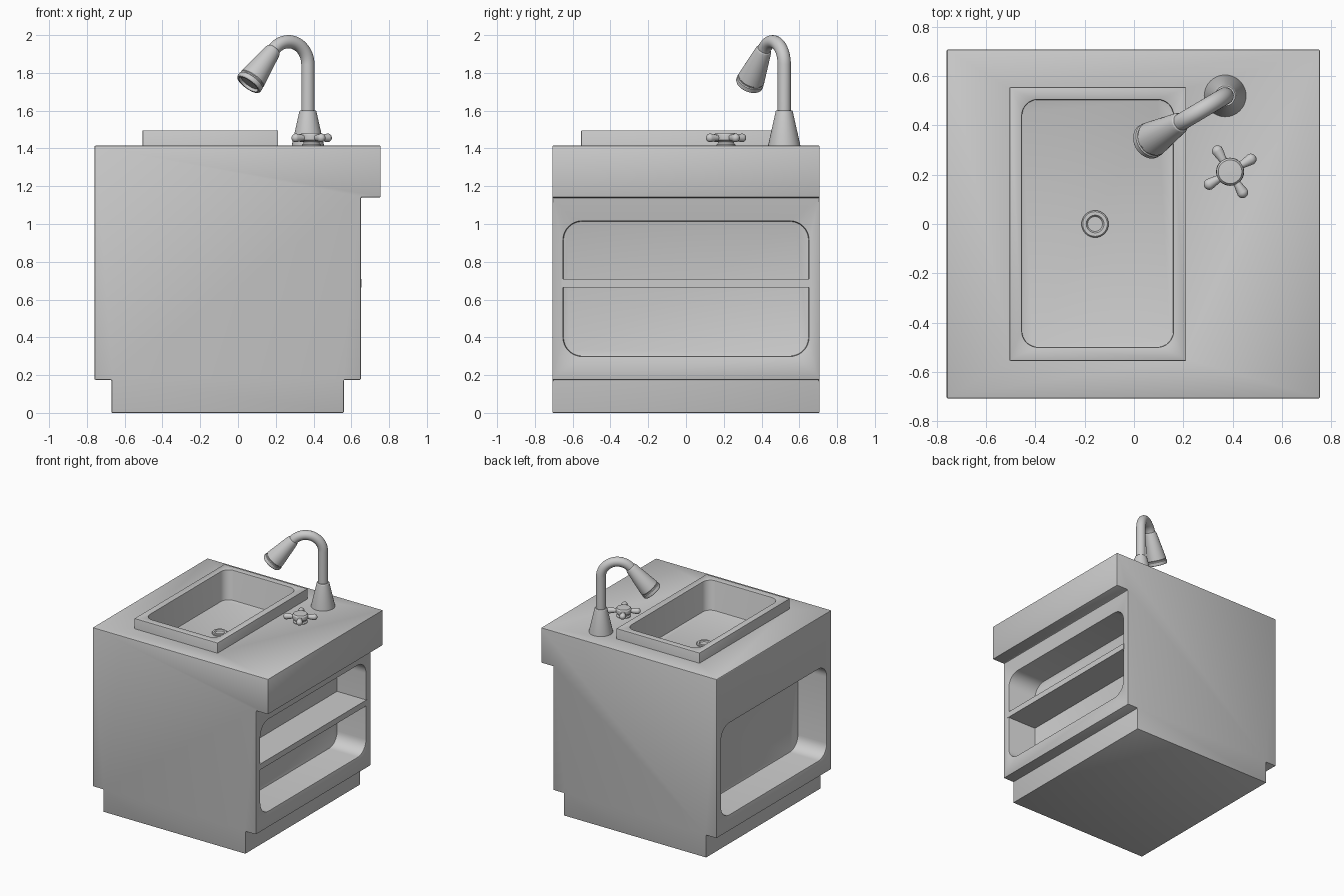
import bpy, bmesh
from math import sin, cos, pi, radians
from mathutils import Vector, Matrix

if "Cube" in bpy.data.objects:
    bpy.data.objects.remove(bpy.data.objects["Cube"])


def finish(name, bm):
    bmesh.ops.recalc_face_normals(bm, faces=bm.faces[:])
    me = bpy.data.meshes.new(name)
    bm.to_mesh(me)
    bm.free()
    ob = bpy.data.objects.new(name, me)
    bpy.context.collection.objects.link(ob)
    return ob


def prism(name, pts, axis, a, b):
    """Extrude a 2D outline along x, y or z from a to b."""
    place = {'x': lambda u, v, w: (w, u, v),
             'y': lambda u, v, w: (u, w, v),
             'z': lambda u, v, w: (u, v, w)}[axis]
    bm = bmesh.new()
    f = bm.faces.new([bm.verts.new(place(u, v, a)) for u, v in pts])
    ext = bmesh.ops.extrude_face_region(bm, geom=[f])['geom']
    verts = [g for g in ext if isinstance(g, bmesh.types.BMVert)]
    bmesh.ops.translate(bm, vec=place(0, 0, b - a), verts=verts)
    return finish(name, bm)


def rect(u0, u1, v0, v1, r=0.0, n=8):
    """Rectangle outline, corners rounded when r > 0."""
    if r == 0:
        return [(u0, v0), (u1, v0), (u1, v1), (u0, v1)]
    pts = []
    for i, (cu, cv) in enumerate([(u1 - r, v1 - r), (u0 + r, v1 - r),
                                  (u0 + r, v0 + r), (u1 - r, v0 + r)]):
        for k in range(n + 1):
            t = (i + k / n) * pi / 2
            pts.append((cu + r * cos(t), cv + r * sin(t)))
    return pts


def tube(name, rings, n=32):
    """Skin circles given as (centre, direction, radius); ends are capped."""
    bm = bmesh.new()
    loops = []
    for c, d, r in rings:
        q = Vector((0, 0, 1)).rotation_difference(Vector(d))
        loops.append([bm.verts.new(Vector(c) + q @ Vector((r * cos(2 * pi * k / n), r * sin(2 * pi * k / n), 0)))
                      for k in range(n)])
    for A, B in zip(loops, loops[1:]):
        for k in range(n):
            bm.faces.new((A[k], A[(k + 1) % n], B[(k + 1) % n], B[k]))
    bm.faces.new(loops[0])
    bm.faces.new(loops[-1])
    return finish(name, bm)


def lathe(name, origin, direction, profile, n=32):
    """Surface of revolution: profile of (radius, distance along direction)."""
    o, d = Vector(origin), Vector(direction).normalized()
    return tube(name, [(o + d * h, d, r) for r, h in profile], n)


def apply_mod(ob, kind, **props):
    m = ob.modifiers.new(kind.lower(), kind)
    for k, v in props.items():
        setattr(m, k, v)
    bpy.context.view_layer.objects.active = ob
    bpy.ops.object.modifier_apply(modifier=m.name)


def cut(ob, cutter):
    apply_mod(ob, 'BOOLEAN', operation='DIFFERENCE', solver='EXACT', object=cutter)
    bpy.data.objects.remove(cutter)


# cabinet body with toe kicks and counter overhang
body = prism("cabinet", [(-0.67, 0), (0.56, 0), (0.56, 0.175), (0.65, 0.175), (0.65, 1.14),
                         (0.755, 1.14), (0.755, 1.415), (-0.76, 1.415), (-0.76, 0.175),
                         (-0.67, 0.175)], 'y', -0.708, 0.708)
# open niches on both ends
niche = rect(-0.65, 0.65, 0.3, 1.015, 0.1)
cut(body, prism("niche_cutter_right", niche, 'x', 0.40, 0.7))
cut(body, prism("niche_cutter_left", niche, 'x', -0.9, -0.51))
# recess for the basin
cut(body, prism("recess_cutter", rect(-0.49, 0.195, -0.54, 0.54), 'z', 1.23, 1.6))
apply_mod(body, 'BEVEL', width=0.006, segments=2, limit_method='ANGLE', angle_limit=radians(40))

# shelf in the right niche
prism("shelf", rect(-0.66, 0.66, 0.663, 0.708), 'x', 0.39, 0.653)

# raised basin with rounded bowl
basin = prism("basin", rect(-0.505, 0.212, -0.555, 0.555), 'z', 1.22, 1.495)
cut(basin, prism("bowl_cutter", rect(-0.455, 0.16, -0.5, 0.505, 0.065), 'z', 1.26, 1.6))
apply_mod(basin, 'BEVEL', width=0.003, segments=2, limit_method='ANGLE', angle_limit=radians(40))

# drain ring
lathe("drain", (-0.158, 0, 1.255), (0, 0, 1),
      [(0.055, 0), (0.055, 0.013), (0.05, 0.018), (0.036, 0.018), (0.03, 0.01), (0.002, 0.01)])

# tap: conical base, bent neck, flared spray head
TX, TY = 0.37, 0.52
heading = Vector((-0.86, -0.51, 0)).normalized()


def tap_pt(s, z):
    return Vector((TX, TY, z)) + heading * s


lathe("tap_base", (TX, TY, 1.41), (0, 0, 1),
      [(0.085, 0), (0.085, 0.008), (0.045, 0.187), (0.041, 0.192), (0.01, 0.192)])

R, CZ = 0.12, 1.845
bend = [radians(180 - 140 * i / 20) for i in range(21)]
path = [tap_pt(0, 1.58)] + [tap_pt(R + R * cos(t), CZ + R * sin(t)) for t in bend]
up = Vector((0, 0, 1))
dirs = [up] + [heading * sin(t) - up * cos(t) for t in bend]

# fixed ring frame: rings stay in the bend plane so the neck does not twist
side = heading.cross(up)
bm = bmesh.new()
N, loops = 24, []
for p, d in zip(path, dirs):
    nrm = side.cross(d)
    loops.append([bm.verts.new(p + 0.035 * (side * cos(2 * pi * k / N) + nrm * sin(2 * pi * k / N)))
                  for k in range(N)])
for A, B in zip(loops, loops[1:]):
    for k in range(N):
        bm.faces.new((A[k], A[(k + 1) % N], B[(k + 1) % N], B[k]))
bm.faces.new(loops[0])
bm.faces.new(loops[-1])
finish("tap_neck", bm)

lathe("spray_head", path[-1], dirs[-1],
      [(0.034, -0.005), (0.040, 0.0), (0.044, 0.012), (0.072, 0.2), (0.069, 0.204), (0.069, 0.210),
       (0.074, 0.214), (0.074, 0.234), (0.07, 0.24), (0.06, 0.24), (0.056, 0.225), (0.003, 0.225)])

# cross handle: hub and four rounded arms
HX, HY, HZ = 0.39, 0.212, 1.456
lathe("handle_hub", (HX, HY, 1.41), (0, 0, 1),
      [(0.05, 0), (0.05, 0.01), (0.042, 0.018), (0.042, 0.026), (0.055, 0.034), (0.057, 0.045),
       (0.055, 0.062), (0.048, 0.071), (0.002, 0.073)])
for i in range(4):
    a = radians(31 + 90 * i)
    tip = [(0.023 * cos(t), 0.098 + 0.023 * sin(t)) for t in [radians(15 * j) for j in range(6)]]
    lathe("handle_arm_%d" % (i + 1), (HX, HY, HZ), (cos(a), sin(a), 0),
          [(0.016, 0.03), (0.016, 0.058)] + tip + [(0.002, 0.121)], 20)

# smooth curved surfaces, keep edges crisp
for ob in list(bpy.context.collection.objects):
    bpy.ops.object.select_all(action='DESELECT')
    ob.select_set(True)
    bpy.context.view_layer.objects.active = ob
    bpy.ops.object.shade_smooth_by_angle(angle=radians(25))
